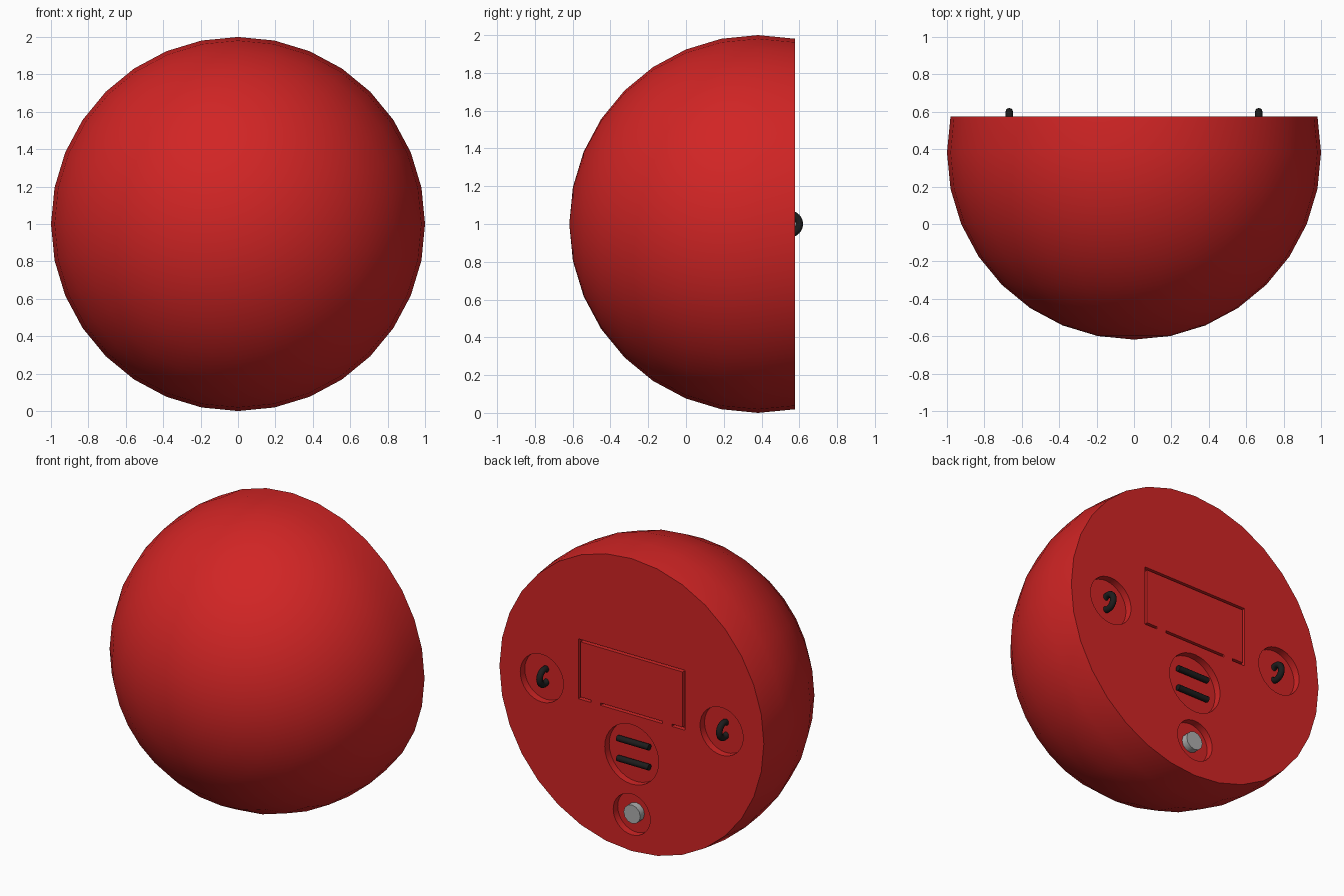
import bpy, bmesh, math
from mathutils import Matrix, Vector

if "Cube" in bpy.data.objects:
    bpy.data.objects.remove(bpy.data.objects["Cube"], do_unlink=True)

BACK = 0.576      # flat back plane
FLOOR = 0.528     # bottom of the round recesses
TURN = Matrix.Rotation(math.pi / 2, 4, 'X')   # z axis to y axis


def material(name, rgb):
    m = bpy.data.materials.new(name)
    m.use_nodes = True
    m.diffuse_color = (*rgb, 1)
    bsdf = next(n for n in m.node_tree.nodes if n.type == 'BSDF_PRINCIPLED')
    bsdf.inputs["Base Color"].default_value = (*rgb, 1)
    return m


red = material("red plastic", (0.64, 0.018, 0.018))
black = material("black rubber", (0.012, 0.012, 0.012))
grey = material("grey metal", (0.42, 0.42, 0.42))


def activate(ob):
    bpy.ops.object.select_all(action='DESELECT')
    ob.select_set(True)
    bpy.context.view_layer.objects.active = ob


def make(name, bm, mat, smooth=True):
    bmesh.ops.recalc_face_normals(bm, faces=bm.faces)
    me = bpy.data.meshes.new(name)
    bm.to_mesh(me)
    bm.free()
    me.materials.append(mat)
    ob = bpy.data.objects.new(name, me)
    bpy.context.collection.objects.link(ob)
    if smooth:
        activate(ob)
        bpy.ops.object.shade_smooth_by_angle(angle=math.radians(35))
    return ob


def cylinder(x, z, r, y0, y1, sides=32):
    bm = bmesh.new()
    bmesh.ops.create_cone(bm, cap_ends=True, segments=sides, radius1=r, radius2=r,
                          depth=y1 - y0,
                          matrix=Matrix.Translation((x, (y0 + y1) / 2, z)) @ TURN)
    return bm


def box(x0, x1, z0, z1, y0, y1):
    bm = bmesh.new()
    centre = Vector((x0 + x1, y0 + y1, z0 + z1)) / 2
    bmesh.ops.create_cube(bm, size=1, matrix=Matrix.Translation(centre)
                          @ Matrix.Diagonal((x1 - x0, y1 - y0, z1 - z0, 1)))
    return bm


def cut(body, bm):
    cutter = make("cutter", bm, red, smooth=False)
    cutter.hide_render = True
    mod = body.modifiers.new("cut", 'BOOLEAN')
    mod.operation = 'DIFFERENCE'
    mod.solver = 'EXACT'
    mod.object = cutter
    activate(body)
    bpy.ops.object.modifier_apply(modifier=mod.name)
    bpy.data.objects.remove(cutter, do_unlink=True)


# Dome with a flat back
bm = bmesh.new()
bmesh.ops.create_uvsphere(bm, u_segments=32, v_segments=16, radius=1,
                          matrix=Matrix.Translation((0, 0.382, 1)) @ TURN)
cut_geo = bmesh.ops.bisect_plane(bm, geom=bm.verts[:] + bm.edges[:] + bm.faces[:],
                                 plane_co=(0, BACK, 0), plane_no=(0, 1, 0),
                                 clear_outer=True)
rim = [e for e in cut_geo["geom_cut"] if isinstance(e, bmesh.types.BMEdge)]
bmesh.ops.contextual_create(bm, geom=rim)
body = make("dome_body", bm, red, smooth=False)

# Round recesses: two hooks, speaker, button
for x, z, r in ((0.667, 1, 0.16), (-0.667, 1, 0.16), (0, 0.668, 0.2), (0, 0.265, 0.137)):
    cut(body, cylinder(x, z, r, FLOOR, BACK + 0.1))

# Groove around the battery lid, broken by two tabs at the bottom
W, Z0, Z1, G = 0.395, 0.935, 1.337, 0.016
grooves = [(-W, W, Z1 - G, Z1), (-W, -W + G, Z0, Z1), (W - G, W, Z0, Z1),
           (-W, -0.3, Z0, Z0 + G), (-0.23, 0.23, Z0, Z0 + G), (0.3, W, Z0, Z0 + G)]
for g in grooves:
    cut(body, box(*g, BACK - 0.03, BACK + 0.1))
activate(body)
bpy.ops.object.shade_smooth_by_angle(angle=math.radians(35))

# Ring hooks sunk halfway into their recesses
for side, x in (("left", 0.667), ("right", -0.667)):
    bm = bmesh.new()
    section = bmesh.ops.create_circle(bm, segments=12, radius=0.02,
                                      matrix=Matrix.Translation((x, 0.6, 1)))
    bmesh.ops.spin(bm, geom=bm.verts[:] + bm.edges[:], cent=(x, 0.55, 1),
                   axis=(1, 0, 0), angle=math.tau, steps=24, use_merge=True)
    bmesh.ops.remove_doubles(bm, verts=bm.verts, dist=0.0005)
    make(side + "_hook", bm, black)

# Speaker bars
for name, z in (("upper_bar", 0.738), ("lower_bar", 0.604)):
    bm = bmesh.new()
    bmesh.ops.create_cone(bm, cap_ends=True, segments=12, radius1=0.02, radius2=0.02,
                          depth=0.235, matrix=Matrix.Translation((0, 0.555, z))
                          @ Matrix.Rotation(math.pi / 2, 4, 'Y'))
    make(name, bm, black)

# Push button
make("button", cylinder(0, 0.265, 0.062, FLOOR - 0.005, BACK - 0.003, 12), grey)
